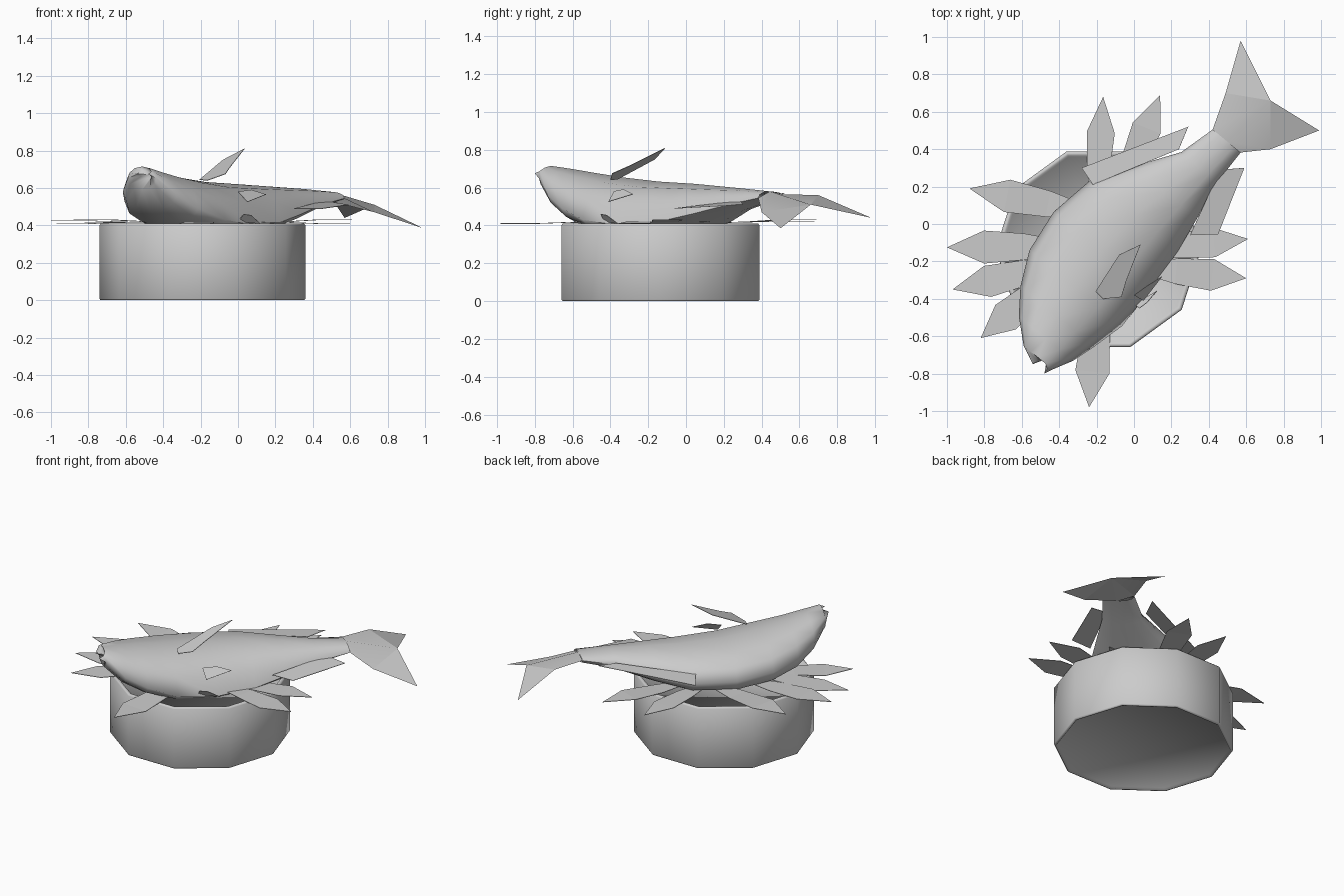
import bpy, math
from mathutils import Vector

if "Cube" in bpy.data.objects:
    bpy.data.objects.remove(bpy.data.objects["Cube"])


def make(name, verts, faces, smooth=None, solid=0):
    me = bpy.data.meshes.new(name)
    me.from_pydata([tuple(v) for v in verts], [], faces)
    me.validate()
    ob = bpy.data.objects.new(name, me)
    bpy.context.collection.objects.link(ob)
    bpy.ops.object.select_all(action='DESELECT')
    ob.select_set(True)
    bpy.context.view_layer.objects.active = ob
    bpy.ops.object.mode_set(mode='EDIT')
    bpy.ops.mesh.select_all(action='SELECT')
    bpy.ops.mesh.normals_make_consistent(inside=False)
    bpy.ops.object.mode_set(mode='OBJECT')
    if smooth:
        bpy.ops.object.shade_smooth_by_angle(angle=math.radians(smooth))
    if solid:
        m = ob.modifiers.new("thickness", 'SOLIDIFY')
        m.thickness, m.offset = solid, 0
    return ob


def loft(rings, start, end=None):
    """Join equal rings with quads and close the ends with fans."""
    n = len(rings[0])
    verts = [v for r in rings for v in r]
    faces = [(i * n + j, i * n + (j + 1) % n, (i + 1) * n + (j + 1) % n, (i + 1) * n + j)
             for i in range(len(rings) - 1) for j in range(n)]
    for point, first in ((start, 0), (end, (len(rings) - 1) * n)):
        if point is not None:
            verts.append(point)
            k = len(verts) - 1
            faces += [(k, first + j, first + (j + 1) % n) for j in range(n)]
    return verts, faces


# Ten-sided tub, closed below, with a low rim on top
CX, CY = -0.19, -0.135
profile = [(.525, .012), (.535, 0), (.545, 0), (.55, .008), (.55, .402), (.543, .41),
           (.528, .41), (.52, .39)]
rings = [[(CX + r * math.cos(a), CY + r * math.sin(a), z)
          for a in (math.tau * k / 10 for k in range(10))] for r, z in profile]
make("tub", *loft(rings, (CX, CY, .012), (CX, CY, .39)), smooth=91)

# Fish lying on its side: s runs nose to tail, d runs belly to back
A, N, O = Vector((.634, .773, 0)), Vector((-.773, .634, 0)), Vector((-.5, -.77, 0))


def fp(s, d, z):
    return O + A * s + N * d + Vector((0, 0, z))


# station: s, back, belly, top z, back edge z, belly edge z, bottom z
stations = [
    (-.01, .045, -.035, .70, .675, .675, .65),
    (.035, .145, -.055, .715, .65, .65, .59),
    (.14, .265, -.11, .70, .58, .56, .48),
    (.27, .36, -.15, .68, .53, .49, .40),
    (.45, .445, -.195, .655, .50, .43, .36),
    (.69, .475, -.19, .632, .48, .40, .34),
    (.95, .43, -.172, .62, .48, .42, .36),
    (1.15, .30, -.14, .608, .50, .46, .41),
    (1.37, .15, -.10, .595, .535, .51, .48),
    (1.57, .097, -.097, .58, .565, .545, .53),
]
rings = []
for i, (s, back, belly, zt, zd, zv, zb) in enumerate(stations):
    ring = []
    for k in range(12):
        c, q = math.cos(math.tau * k / 12), math.sin(math.tau * k / 12)
        ze = zv + (zd - zv) * (c + 1) / 2
        z = ze + q * ((zt - ze) if q > 0 else (ze - zb))
        # the first ring folds inward to form the mouth notch
        notch = .06 * abs(q) if i == 0 else 0
        ring.append(fp(s + notch, (back + belly) / 2 + c * (back - belly) / 2, z))
    rings.append(ring)
make("fish_body", *loft(rings, fp(.06, .005, .672)), smooth=65)

# Forked tail, continuing the last body ring
D, B, T, U = fp(1.57, .097, .565), fp(1.57, -.097, .545), fp(1.57, 0, .58), fp(1.57, 0, .53)
make("tail_fin", [D, B, T, U, (.49, .70, .56), (.57, .98, .44), (.73, .66, .51),
                  (.99, .50, .385), (.73, .40, .47)],
     [(0, 4, 6, 2), (4, 5, 6), (2, 6, 8, 1), (6, 7, 8),
      (0, 3, 6, 4), (3, 1, 8, 6)], smooth=60)

# Fins as thin sheets
fins = {
    "back_fin": [(-.28, .30, .505), (.29, .52, .57), (.24, .40, .555), (-.22, .21, .53)],
    "side_fin": [(.035, -.11, .81), (-.08, -.165, .75), (-.205, -.36, .645),
                 (-.165, -.40, .64), (-.067, -.39, .675), (-.04, -.30, .715)],
    "belly_fin_upper": [(0, -.38, .58), (.07, -.33, .59), (.15, -.28, .565), (.05, -.41, .525)],
    "belly_fin_lower": [(0, -.43, .42), (.03, -.45, .46), (.07, -.42, .455), (.12, -.36, .41)],
    "rear_fin": [(.59, .30, .51), (.46, .29, .53), (.30, -.06, .49), (.45, -.055, .49)],
}
for name, pts in fins.items():
    make(name, pts, [tuple(range(len(pts)))], solid=.003)


# Pointed leaves fanned around the rim: tip, base, half width, tip z
def leaf(name, tip, base, w, z):
    t, b = Vector(tip), Vector(base)
    d = b - t
    side = Vector((-d.y, d.x)).normalized()
    rows = [(.36, 1, z), (.75, .8, .418), (1, .5, .415)]
    left = [(*(t + d * f + side * w * k), h) for f, k, h in rows]
    right = [(*(t + d * f - side * w * k), h) for f, k, h in rows]
    make(name, [(*tip, z)] + left + right,
         [(0, 1, 4), (1, 2, 5, 4), (2, 3, 6, 5)], solid=.003)


leaves = [
    ((-.88, .19), (-.32, .08), .088, .43),
    ((-1.0, -.125), (-.45, -.12), .088, .425),
    ((-.97, -.35), (-.45, -.23), .085, .41),
    ((-.82, -.61), (-.45, -.30), .085, .415),
    ((-.24, -.98), (-.19, -.45), .092, .41),
    ((.60, -.29), (.10, -.24), .085, .41),
    ((.61, -.08), (.10, -.13), .08, .43),
    ((-.165, .68), (-.20, .15), .075, .42),
    ((.14, .69), (-.06, .20), .08, .43),
    ((.30, .12), (-.1, -.05), .08, .42),
]
for i, args in enumerate(leaves):
    leaf(f"leaf_{i + 1}", *args)
